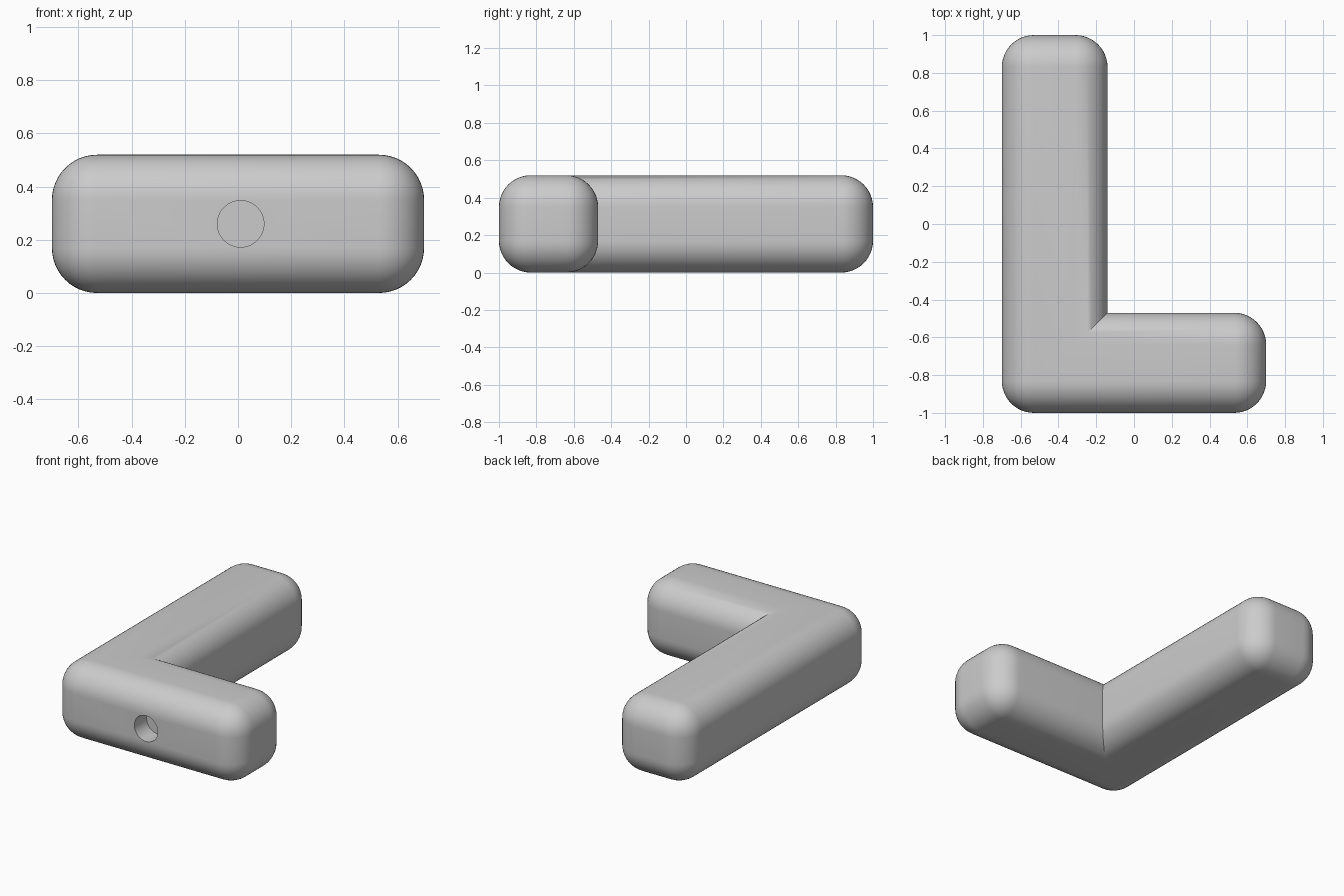
import bpy
import bmesh
from math import radians

HEIGHT = 0.52
ROUND = 0.17

cube = bpy.data.objects.get("Cube")
if cube:
    bpy.data.objects.remove(cube, do_unlink=True)

grey = bpy.data.materials.new("plain grey")
grey.use_nodes = True
colour = (0.6, 0.6, 0.6, 1)
grey.diffuse_color = colour
grey.node_tree.nodes["Principled BSDF"].inputs["Base Color"].default_value = colour

# L-shaped body, extruded upward
outline = [(-0.7, -1), (0.7, -1), (0.7, -0.47), (-0.14, -0.47), (-0.14, 1), (-0.7, 1)]
bm = bmesh.new()
base = bm.faces.new([bm.verts.new((x, y, 0)) for x, y in outline])
top = bmesh.ops.extrude_face_region(bm, geom=[base])["geom"]
bmesh.ops.translate(bm, vec=(0, 0, HEIGHT),
                    verts=[v for v in top if isinstance(v, bmesh.types.BMVert)])
bmesh.ops.recalc_face_normals(bm, faces=bm.faces)

# Round every edge except the sharp inner corner
outer_edges = [e for e in bm.edges if e.is_convex]
bmesh.ops.bevel(bm, geom=outer_edges, offset=ROUND, offset_type='OFFSET',
                segments=12, profile=0.5, affect='EDGES')
mesh = bpy.data.meshes.new("angle_body")
bm.to_mesh(mesh)
bm.free()
mesh.materials.append(grey)
body = bpy.data.objects.new("angle_body", mesh)
bpy.context.collection.objects.link(body)

# Blind round hole in the front face
bpy.ops.mesh.primitive_cylinder_add(vertices=64, radius=0.0875, depth=0.26,
                                    location=(0.01, -1, HEIGHT / 2),
                                    rotation=(radians(90), 0, 0))
cutter = bpy.context.object
cutter.name = "hole_cutter"
cutter.data.materials.append(grey)
hole = body.modifiers.new("front hole", 'BOOLEAN')
hole.operation = 'DIFFERENCE'
hole.solver = 'EXACT'
hole.object = cutter

# Bake the hole, then shade smooth with sharp edges kept
bpy.ops.object.select_all(action='DESELECT')
body.select_set(True)
bpy.context.view_layer.objects.active = body
bpy.ops.object.modifier_apply(modifier=hole.name)
bpy.data.objects.remove(cutter, do_unlink=True)
bpy.ops.object.shade_smooth_by_angle(angle=radians(30))
